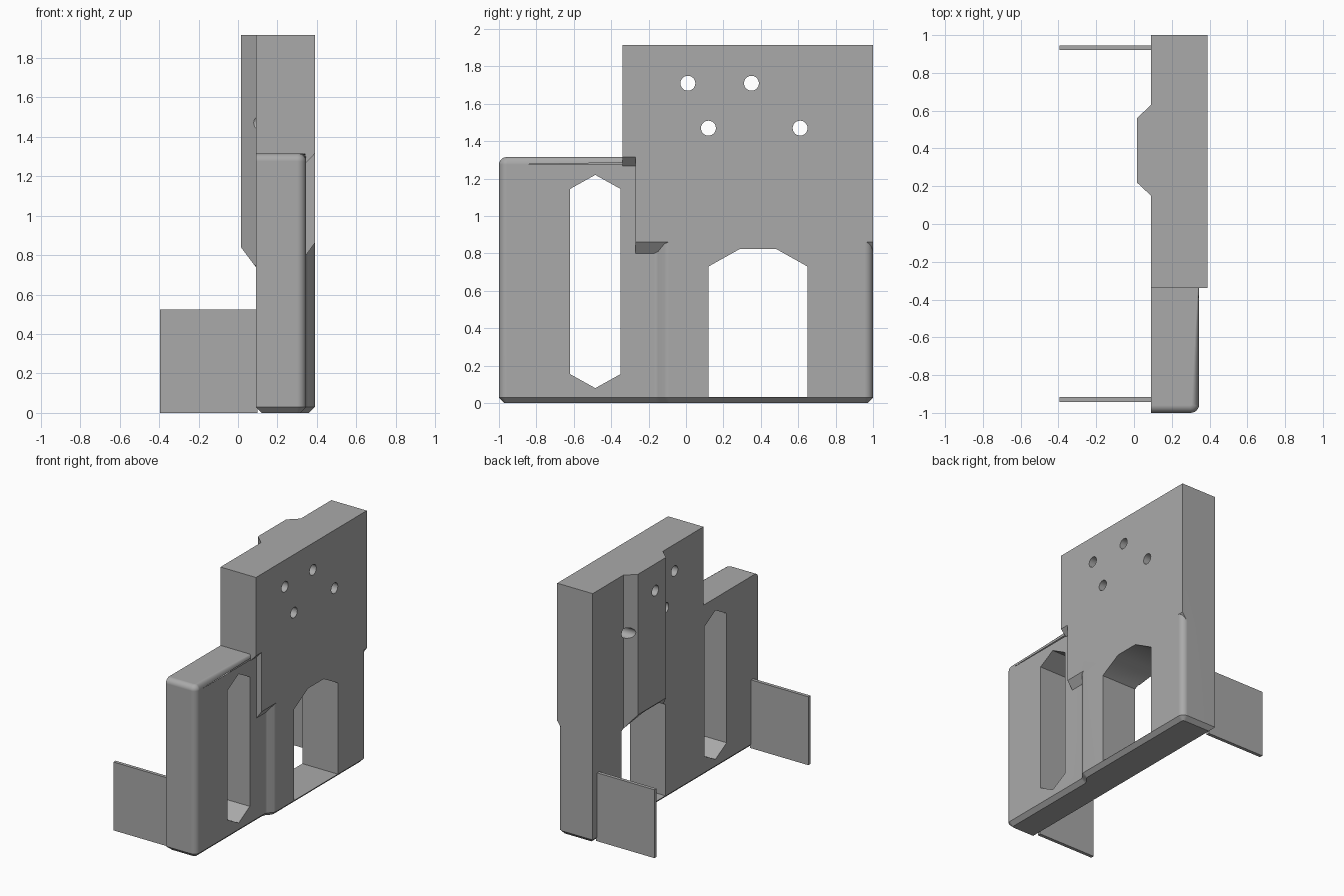
import bpy, bmesh, math

if "Cube" in bpy.data.objects:
    bpy.data.objects.remove(bpy.data.objects["Cube"])

grey = bpy.data.materials.new("plain grey")
grey.use_nodes = True
tint = (0.4, 0.4, 0.4, 1)
grey.diffuse_color = tint
grey.node_tree.nodes["Principled BSDF"].inputs["Base Color"].default_value = tint


def prism(name, points, axis, lo, hi, finish=None):
    """Extrude a 2D outline along one axis; the outline uses the other two in order."""
    bm = bmesh.new()

    def place(a, b, c):
        return {"x": (c, a, b), "y": (a, c, b), "z": (a, b, c)}[axis]

    low = [bm.verts.new(place(a, b, lo)) for a, b in points]
    high = [bm.verts.new(place(a, b, hi)) for a, b in points]
    bottom, top = bm.faces.new(low), bm.faces.new(high)
    n = len(points)
    for i in range(n):
        j = (i + 1) % n
        bm.faces.new((low[i], low[j], high[j], high[i]))
    bmesh.ops.recalc_face_normals(bm, faces=bm.faces[:])
    if finish:
        finish(bm, bottom, top)
    mesh = bpy.data.meshes.new(name)
    bm.to_mesh(mesh)
    bm.free()
    mesh.materials.append(grey)
    obj = bpy.data.objects.new(name, mesh)
    bpy.context.collection.objects.link(obj)
    return obj


def rect(a0, a1, b0, b1):
    return [(a0, b0), (a1, b0), (a1, b1), (a0, b1)]


def arc(cx, cy, r, start, end, steps=6):
    angles = [math.radians(start + (end - start) * i / steps) for i in range(steps + 1)]
    return [(cx + r * math.cos(t), cy + r * math.sin(t)) for t in angles]


def select_only(obj):
    bpy.ops.object.select_all(action="DESELECT")
    obj.select_set(True)
    bpy.context.view_layer.objects.active = obj


def combine(target, tool, operation):
    mod = target.modifiers.new("combine", "BOOLEAN")
    mod.operation, mod.solver, mod.object = operation, "EXACT", tool
    select_only(target)
    bpy.ops.object.modifier_apply(modifier=mod.name)
    bpy.data.objects.remove(tool)


BACK, LOW, FACE, TOP = 0.09, 0.345, 0.39, 1.915


def finish_body(bm, bottom, top):
    # Round the upper rim of the low block, then chamfer the whole foot
    rim = [e for e in top.edges
           if all(v.co.y < -0.16 for v in e.verts)
           and any(v.co.x > BACK + 0.01 for v in e.verts)]
    bmesh.ops.bevel(bm, geom=rim, offset=0.04, segments=6, profile=0.5,
                    affect="EDGES", clamp_overlap=False)
    bm.faces.ensure_lookup_table()
    foot = [f for f in bm.faces if f.normal.z < -0.9]
    bmesh.ops.inset_individual(bm, faces=foot, thickness=0.03, use_even_offset=True)
    for f in foot:
        for v in f.verts:
            v.co.z = 0
    for v in bm.verts:
        if 0 < v.co.z < 0.001:
            v.co.z = 0


# Lower body: rounded footprint with a soft step between the two thicknesses
outline = [(BACK, 1), (BACK, -1)]
outline += arc(LOW - 0.045, -0.955, 0.045, -90, 0)
outline += [(LOW, -0.17), (0.352, -0.15), (0.383, -0.115), (FACE, -0.09)]
outline += arc(FACE - 0.045, 0.955, 0.045, 0, 90)
body = prism("main_body", outline, "z", 0.03, 1.315, finish_body)

# Thick plate sections with sloped undersides
middle = prism("middle_plate", [(0.2, 0.8), (LOW, 0.8), (FACE, 0.862), (FACE, 1.5), (0.2, 1.5)],
               "y", -0.27, 1)
upper = prism("upper_plate", [(BACK, 1.267), (LOW, 1.267), (FACE, 1.315), (FACE, TOP), (BACK, TOP)],
              "y", -0.34, 1)

# Raised rib on the back, sloped at its lower end
rib = prism("back_rib", [(0.2, 0.15), (BACK, 0.15), (0.015, 0.22),
                         (0.015, 0.56), (BACK, 0.63), (0.2, 0.63)], "z", 0.5, TOP)
slope = prism("rib_slope", [(0.2, 0.593), (-0.1, 0.993), (-0.1, 0.4), (0.2, 0.4)], "y", 0, 0.8)
combine(rib, slope, "DIFFERENCE")
for part in (middle, upper, rib):
    combine(body, part, "UNION")

# Arched opening, long six-sided slot and bolt holes
arch = [(0.12, 0.032), (0.65, 0.032), (0.65, 0.73), (0.48, 0.825), (0.29, 0.825), (0.12, 0.73)]
slot = [(-0.62, 0.155), (-0.485, 0.08), (-0.35, 0.155),
        (-0.35, 1.145), (-0.485, 1.22), (-0.62, 1.145)]
bolts = [(0.01, 1.71), (0.35, 1.71), (0.12, 1.47), (0.61, 1.47)]
for cut in [arch, slot] + [arc(y, z, 0.04, 0, 345, 23) for y, z in bolts]:
    combine(body, prism("cutter", cut, "x", -0.2, 0.6), "DIFFERENCE")

select_only(body)
bpy.ops.object.shade_smooth_by_angle(angle=math.radians(30))
weighted = body.modifiers.new("even_normals", "WEIGHTED_NORMAL")
weighted.keep_sharp = True

# Thin side tabs standing out from the back
for name, y in (("front_tab", -0.929), ("rear_tab", 0.933)):
    prism(name, rect(-0.395, 0.1, y - 0.013, y + 0.013), "z", 0, 0.523)
